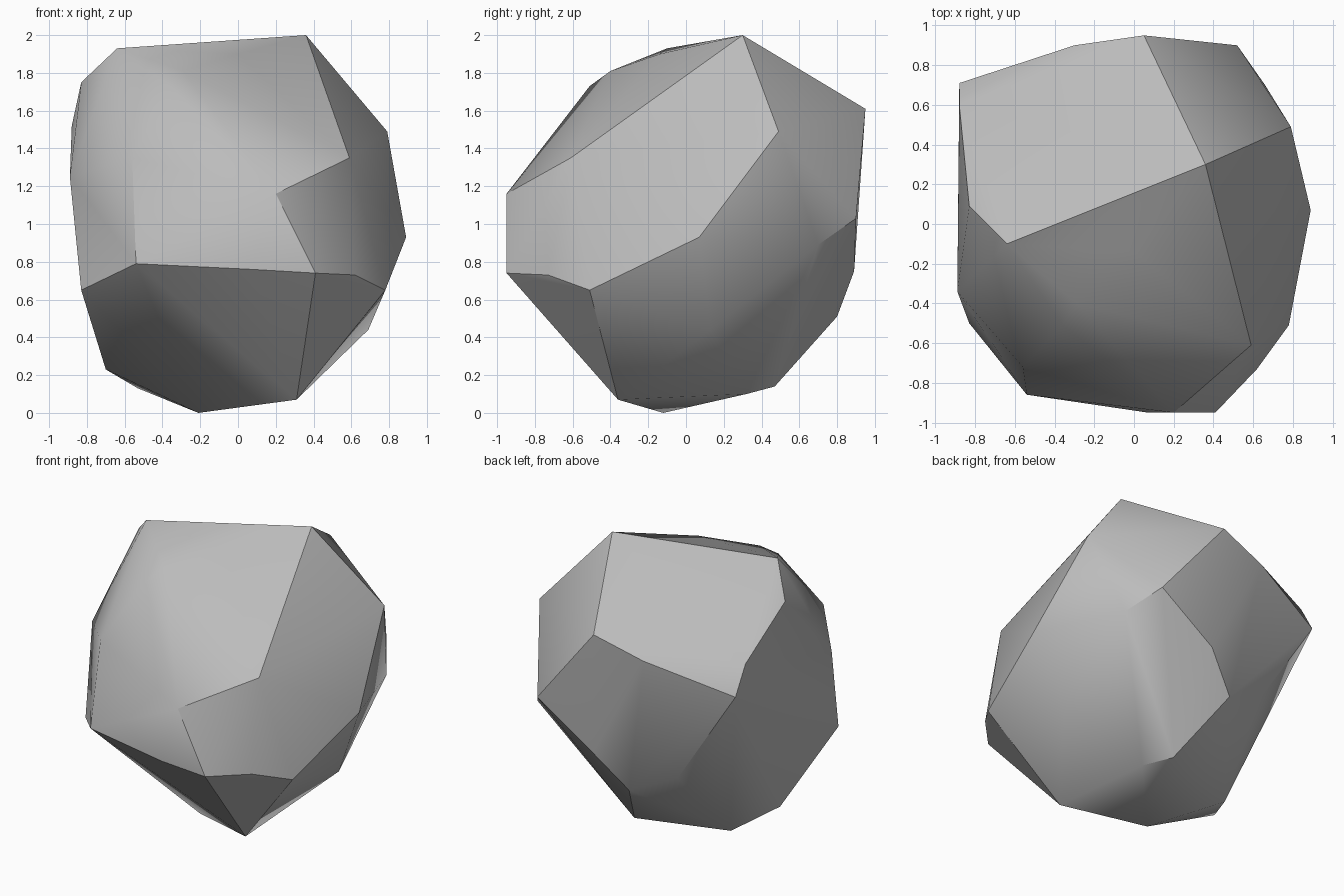
import bpy
import bmesh
from math import radians

default_cube = bpy.data.objects.get("Cube")
if default_cube:
    bpy.data.objects.remove(default_cube, do_unlink=True)


def stone_material(name, grey):
    """One flat grey for the whole boulder."""
    material = bpy.data.materials.new(name)
    material.use_nodes = True
    colour = (grey, grey, grey, 1)
    material.diffuse_color = colour
    shader = material.node_tree.nodes["Principled BSDF"]
    shader.inputs["Base Color"].default_value = colour
    shader.inputs["Roughness"].default_value = .9
    return material


def faceted_stone(name, corner_groups, material):
    """Wrap a tight convex skin around the corners of the stone."""
    bm = bmesh.new()
    for group in corner_groups:
        for corner in group:
            bm.verts.new(corner)
    hull = bmesh.ops.convex_hull(bm, input=bm.verts[:])
    unused = {v for v in hull["geom_interior"] + hull["geom_unused"]
              if isinstance(v, bmesh.types.BMVert) and v.is_valid}
    bmesh.ops.delete(bm, geom=list(unused), context="VERTS")

    # Merge nearly flat triangles into broad facets
    bmesh.ops.dissolve_limit(bm, angle_limit=radians(2),
                             verts=bm.verts[:], edges=bm.edges[:])
    bmesh.ops.recalc_face_normals(bm, faces=bm.faces[:])

    mesh = bpy.data.meshes.new(name)
    bm.to_mesh(mesh)
    bm.free()
    mesh.materials.append(material)
    stone = bpy.data.objects.new(name, mesh)
    bpy.context.collection.objects.link(stone)
    return stone


# Crown: sloping top facet and its worn front rim
crown = [(.36, .3, 2), (-.64, -.1, 1.93), (-.83, .09, 1.75),
         (0, -.14, 1.9), (-.29, -.4, 1.81), (-.36, -.51, 1.73)]

# Front: steep face with an overhanging chin
front = [(.2, -.95, 1.16), (.59, -.61, 1.35), (-.56, -.72, 1.35),
         (.41, -.95, .74), (-.54, -.86, .79), (.07, -.95, .76),
         (.62, -.73, .73)]

# Flanks: widest corners on both sides
flanks = [(.79, .49, 1.49), (.89, .07, .93), (.78, -.51, .65),
          (.69, .13, .44), (.66, .7, .89), (-.89, -.34, 1.25),
          (-.83, -.5, .65), (-.88, .6, 1.52), (-.88, .71, 1.33)]

# Back: blunt ridge that tapers towards the ground
back = [(.05, .95, 1.61), (.52, .9, 1.03), (-.3, .9, 1.5),
        (.1, .89, .75), (-.12, .8, .51), (-.44, .72, .65)]

# Base: small uneven foot
base = [(-.21, -.12, 0), (.31, -.36, .07), (.2, .32, .1),
        (.07, .47, .14), (-.53, .26, .13), (-.7, -.04, .23)]

boulder = faceted_stone("boulder", [crown, front, flanks, back, base],
                        stone_material("stone grey", .5))

# Soft shading within worn areas, crisp lines on the strong ridges
bpy.ops.object.select_all(action="DESELECT")
boulder.select_set(True)
bpy.context.view_layer.objects.active = boulder
bpy.ops.object.shade_smooth_by_angle(angle=radians(30))
